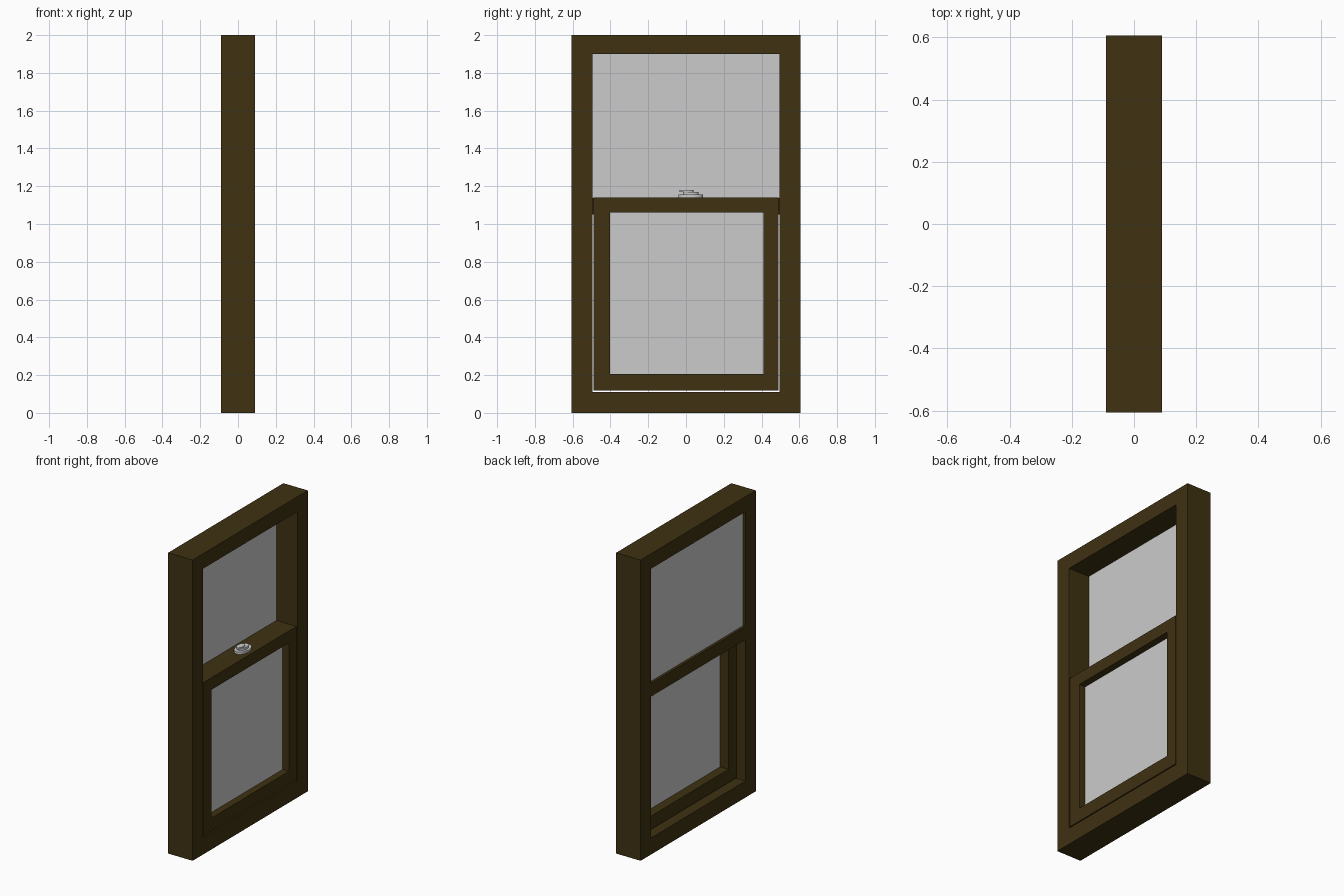
import bpy, bmesh, math

if "Cube" in bpy.data.objects:
    bpy.data.objects.remove(bpy.data.objects["Cube"])

wood = bpy.data.materials.new("dark_wood")
wood.diffuse_color = (0.05, 0.032, 0.006, 1)
wood.use_nodes = True
wood.node_tree.nodes["Principled BSDF"].inputs["Base Color"].default_value = wood.diffuse_color


def finish(name, bm, mat=None):
    bmesh.ops.recalc_face_normals(bm, faces=bm.faces)
    me = bpy.data.meshes.new(name)
    bm.to_mesh(me)
    bm.free()
    ob = bpy.data.objects.new(name, me)
    bpy.context.collection.objects.link(ob)
    if mat:
        me.materials.append(mat)
    return ob


def box(name, x, y, z, mat=None):
    bm = bmesh.new()
    bmesh.ops.create_cube(bm, size=1)
    for v in bm.verts:
        v.co = [lo + (c + 0.5) * (hi - lo) for c, (lo, hi) in zip(v.co, (x, y, z))]
    return finish(name, bm, mat)


def ring(name, x, outer, inner, mat):
    """Mitred rectangular frame; outer / inner are (y0, y1, z0, z1)."""
    bm = bmesh.new()
    loops = []
    for xx in x:
        for y0, y1, z0, z1 in (outer, inner):
            loops.append([bm.verts.new((xx, y, z)) for y, z in
                          ((y0, z0), (y1, z0), (y1, z1), (y0, z1))])
    for a, b in ((0, 1), (1, 3), (3, 2), (2, 0)):
        for i in range(4):
            j = (i + 1) % 4
            bm.faces.new((loops[a][i], loops[a][j], loops[b][j], loops[b][i]))
    return finish(name, bm, mat)


def disc(name, cx, cy, rx, ry, z0, z1, taper=1.0):
    bm = bmesh.new()
    bmesh.ops.create_cone(bm, cap_ends=True, segments=32, radius1=1, radius2=taper, depth=1)
    for v in bm.verts:
        v.co = (cx + v.co.x * rx, cy + v.co.y * ry, z0 + (v.co.z + 0.5) * (z1 - z0))
    ob = finish(name, bm)
    bpy.context.view_layer.objects.active = ob
    ob.select_set(True)
    bpy.ops.object.shade_smooth_by_angle(angle=math.radians(30))
    ob.select_set(False)
    return ob


# Outer casing
ring("window_frame", (-0.09, 0.09), (-0.605, 0.605, 0, 2), (-0.495, 0.495, 0.11, 1.9), wood)

# Fixed upper light and its meeting rail
box("upper_glass", (-0.073, -0.063), (-0.495, 0.495), (1.13, 1.9))
box("meeting_rail", (-0.09, -0.031), (-0.495, 0.495), (1.05, 1.138), wood)

# Sliding lower sash
ring("lower_sash", (-0.03, 0.088), (-0.489, 0.489, 0.118, 1.14), (-0.403, 0.41, 0.207, 1.06), wood)
box("lower_glass", (0.031, 0.042), (-0.403, 0.41), (0.207, 1.06))

# Sash lock: base plate, cam and lever
disc("lock_base", 0.018, 0.025, 0.044, 0.066, 1.14, 1.155)
disc("lock_cam", 0.018, 0.025, 0.03, 0.042, 1.155, 1.17)
disc("lock_lever", 0.018, 0.002, 0.02, 0.037, 1.17, 1.18)
